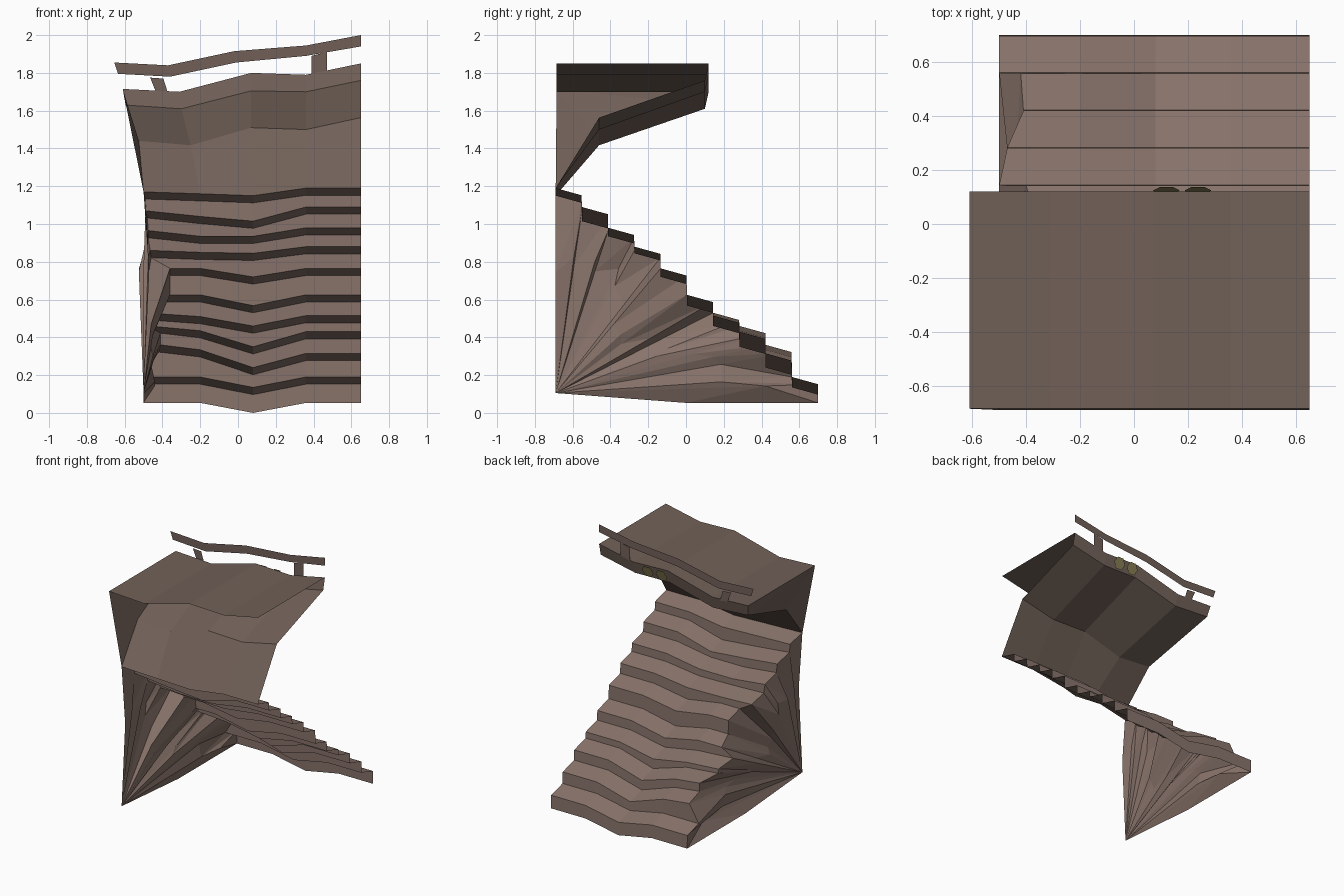
import bpy, math
from mathutils import Vector

if "Cube" in bpy.data.objects:
    bpy.data.objects.remove(bpy.data.objects["Cube"])


def material(name, rgb):
    m = bpy.data.materials.new(name)
    m.diffuse_color = (*rgb, 1)
    m.use_nodes = True
    m.node_tree.nodes["Principled BSDF"].inputs["Base Color"].default_value = m.diffuse_color
    return m


ROCK = material("rock_brown", (0.25, 0.175, 0.147))
DARK = material("dark_brown", (0.165, 0.118, 0.097))
YELLOW = material("dull_yellow", (0.25, 0.21, 0.09))


def make(name, verts, faces, mat):
    me = bpy.data.meshes.new(name)
    me.from_pydata([tuple(v) for v in verts], [], faces)
    me.materials.append(mat)
    ob = bpy.data.objects.new(name, me)
    bpy.context.collection.objects.link(ob)
    return ob


def loft(name, rows, mat):
    """Skin a grid of equally long point rows."""
    n = len(rows[0])
    verts = [p for r in rows for p in r]
    faces = [(i * n + j, i * n + j + 1, (i + 1) * n + j + 1, (i + 1) * n + j)
             for i in range(len(rows) - 1) for j in range(n - 1)]
    return make(name, verts, faces, mat)


# Worn steps: per tread, left x back/front and back-edge heights across
XS = (-0.20, 0.08, 0.36, 0.65)
STEPS = [
    (-.50, -.49, 1.17, 1.16, 1.15, 1.19),
    (-.49, -.48, 1.07, 1.04, 1.015, 1.09),
    (-.475, -.475, .965, .935, .935, .98),
    (-.465, -.46, .86, .85, .845, .88),
    (-.36, -.36, .765, .765, .72, .765),
    (-.36, -.40, .625, .625, .568, .625),
    (-.50, -.47, .53, .51, .46, .515),
    (-.47, -.41, .46, .435, .35, .43),
    (-.41, -.42, .36, .334, .24, .315),
    (-.50, -.50, .19, .19, .135, .19),
]
rows = []
for i, (xb, xf, zl, za, zb, zc) in enumerate(STEPS):
    y = -0.69 + 0.139 * i
    heights = (za, zb, zc, zc)
    for x0, yy, drop in ((xb, y, 0), (xf, y + 0.137, 0.038)):
        rows.append([(x0, yy, zl - drop)] +
                    [(x, yy, z - drop) for x, z in zip(XS, heights)])
rows.append([(-.5, .70, .053)] +
            [(x, .70, z) for x, z in zip(XS, (.053, 0, .053, .053))])
loft("worn_steps", rows, ROCK)

# Rough rock side wall: fan from the low back corner to the step ends
APEX = Vector((-.5, -.69, .105))
MID = [(.6, -.47), (.7, -.475), (.7, -.50), (.75, -.48), (.75, -.525), (.8, -.525),
       (.75, -.52), (.65, -.50), (.55, -.46), (.5, -.45), (.5, -.47), (.6, -.46),
       (.65, -.50), (.6, -.46), (.55, -.45), (.65, -.44), (.75, -.44), (.7, -.46),
       (.7, -.44), (.8, -.44)]
edge = [Vector(r[0]) for r in rows]
mids = []
for p, (t, x) in zip(edge, MID):
    m = APEX.lerp(p, t)
    m.x = x
    mids.append(m)
mids.append(Vector((-.5, 0, .053)))
n = len(edge)
faces = []
for i in range(n - 1):
    faces += [(2 * n, n + i, n + i + 1),
              (n + i, i, i + 1), (n + i, i + 1, n + i + 1)]
make("rock_side_wall", edge + mids + [APEX], faces, ROCK)

# Overhanging canopy: flat roof, lip, and two-part sloping underside, open at the back
TOP = [(-.61, 1.715), (-.31, 1.70), (.07, 1.80), (.36, 1.79), (.65, 1.85)]
LIP = [(-.595, 1.63), (-.30, 1.61), (.07, 1.705), (.36, 1.70), (.65, 1.76)]
BEND = [(-.525, 1.44), (-.25, 1.417), (.07, 1.51), (.36, 1.50), (.65, 1.563)]
at = lambda pts, y: [(x, y, z) for x, z in pts]
crows = [at(TOP, -.685), at(TOP, .12), at(LIP, .10), at(BEND, -.46), rows[0]]
loft("canopy", crows, DARK)
make("canopy_end", [r[0] for r in crows],
     [(0, 1, 2), (0, 2, 3), (0, 3, 4)], DARK)

# Thin handrail and its posts above the lip
RAIL_TOP = [(-.655, 1.855), (-.37, 1.84), (-.02, 1.915), (.36, 1.945), (.65, 2.0)]
RAIL_LOW = [(-.635, 1.795), (-.36, 1.78), (-.01, 1.855), (.36, 1.89), (.65, 1.94)]
loft("handrail", [at(RAIL_TOP, .12), at(RAIL_LOW, .12)], DARK)
POSTS = {"left_post": [(-.465, 1.775), (-.395, 1.77), (-.37, 1.69), (-.435, 1.70)],
         "right_post": [(.39, 1.89), (.47, 1.91), (.47, 1.81), (.39, 1.79)]}
for name, pts in POSTS.items():
    make(name, at(pts, .12), [(0, 1, 2, 3)], DARK)

# Two flat hexagonal discs tilted along the lip
for k, x in enumerate((.12, .237)):
    ring = []
    for a in range(6):
        dx, dz = .05 * math.cos(a * math.pi / 3), .05 * math.sin(a * math.pi / 3)
        ring.append((x + dx, .124 + .3 * dz, 1.75 + dz * .95))
    make(f"hex_disc_{k + 1}", ring, [(5, 4, 3, 2, 1, 0)], YELLOW)
